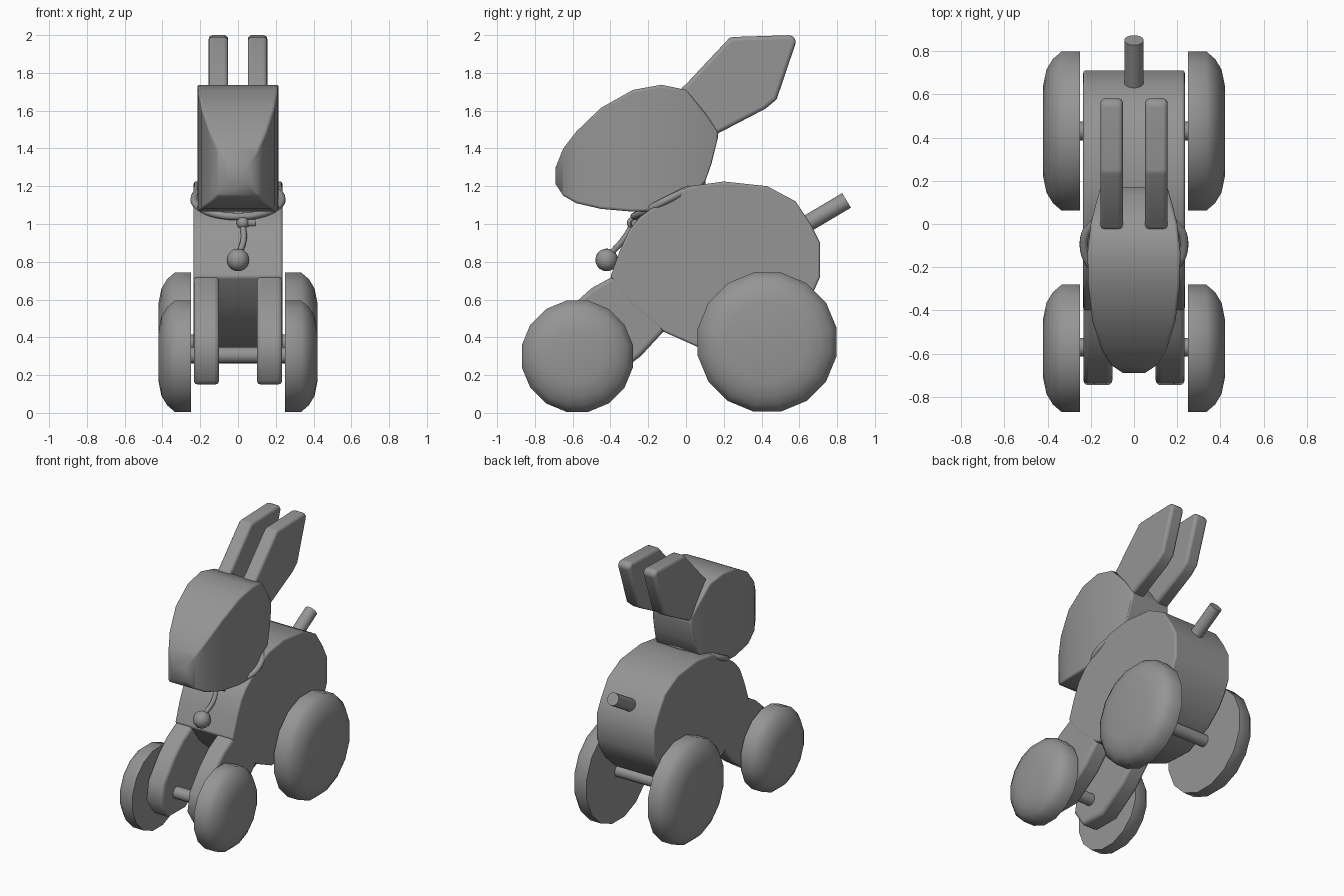
import bpy, bmesh, math
from mathutils import Vector

cube = bpy.data.objects.get("Cube")
if cube:
    bpy.data.objects.remove(cube, do_unlink=True)

grey = bpy.data.materials.new("wood_grey")
grey.use_nodes = True
TONE = (0.3, 0.3, 0.3, 1)
grey.diffuse_color = TONE
grey.node_tree.nodes["Principled BSDF"].inputs["Base Color"].default_value = TONE


def finish(name, bm, bevel=0.0, angle=50):
    """Turn a bmesh into a smooth-shaded object, with softened rims if asked."""
    bmesh.ops.recalc_face_normals(bm, faces=bm.faces)
    mesh = bpy.data.meshes.new(name)
    bm.to_mesh(mesh)
    bm.free()
    mesh.materials.append(grey)
    obj = bpy.data.objects.new(name, mesh)
    bpy.context.collection.objects.link(obj)
    if bevel:
        mod = obj.modifiers.new("soft_rim", 'BEVEL')
        mod.width, mod.segments = bevel, 3
        mod.limit_method, mod.angle_limit = 'ANGLE', math.radians(50)
    bpy.ops.object.select_all(action='DESELECT')
    obj.select_set(True)
    bpy.context.view_layer.objects.active = obj
    bpy.ops.object.shade_smooth_by_angle(angle=math.radians(angle))
    return obj


def prism(name, outline, x0, x1, bevel):
    """Extrude a side outline (y, z) across x."""
    bm = bmesh.new()
    face = bm.faces.new([bm.verts.new((x0, y, z)) for y, z in outline])
    new = bmesh.ops.extrude_face_region(bm, geom=[face])["geom"]
    verts = [v for v in new if isinstance(v, bmesh.types.BMVert)]
    bmesh.ops.translate(bm, verts=verts, vec=(x1 - x0, 0, 0))
    return finish(name, bm, bevel)


def loft(name, slices, bevel):
    """Join upright rectangles given as (y, bottom, top, half width)."""
    bm = bmesh.new()
    rings = [[bm.verts.new(p) for p in ((-w, y, b), (w, y, b), (w, y, t), (-w, y, t))]
             for y, b, t, w in slices]
    bm.faces.new(rings[0])
    bm.faces.new(rings[-1])
    for r, s in zip(rings, rings[1:]):
        for i in range(4):
            j = (i + 1) % 4
            bm.faces.new((r[i], r[j], s[j], s[i]))
    return finish(name, bm, bevel)


def rod(name, a, b, radius):
    a, b = Vector(a), Vector(b)
    bm = bmesh.new()
    bmesh.ops.create_cone(bm, cap_ends=True, segments=16, radius1=radius,
                          radius2=radius, depth=(b - a).length)
    turn = (b - a).to_track_quat('Z', 'Y').to_matrix()
    bmesh.ops.rotate(bm, verts=bm.verts, matrix=turn)
    bmesh.ops.translate(bm, verts=bm.verts, vec=(a + b) / 2)
    return finish(name, bm)


def ball(name, centre, radius):
    bm = bmesh.new()
    bmesh.ops.create_uvsphere(bm, u_segments=16, v_segments=10, radius=radius)
    bmesh.ops.translate(bm, verts=bm.verts, vec=centre)
    return finish(name, bm)


def wheel(name, side, y, z, radius):
    """Flat inside, rounded outer shoulder."""
    section = [(0.25, radius), (0.335, radius), (0.375, radius - 0.035),
               (0.405, radius - 0.085), (0.42, radius - 0.16)]
    bm = bmesh.new()
    rings = []
    for x, r in section:
        angles = [math.tau * (k + 0.5) / 16 for k in range(16)]
        rings.append([bm.verts.new((side * x, y + r * math.cos(a), z + r * math.sin(a)))
                      for a in angles])
    bm.faces.new(rings[0])
    bm.faces.new(rings[-1])
    for r, s in zip(rings, rings[1:]):
        for i in range(16):
            j = (i + 1) % 16
            bm.faces.new((r[i], r[j], s[j], s[i]))
    return finish(name, bm)


def cord(name, points, radius, closed=False):
    curve = bpy.data.curves.new(name, 'CURVE')
    curve.dimensions = '3D'
    curve.bevel_depth, curve.bevel_resolution = radius, 3
    curve.use_fill_caps = True
    curve.resolution_u = 6
    spline = curve.splines.new('BEZIER')
    spline.bezier_points.add(len(points) - 1)
    for bp, p in zip(spline.bezier_points, points):
        bp.co = p
        bp.handle_left_type = bp.handle_right_type = 'AUTO'
    spline.use_cyclic_u = closed
    curve.materials.append(grey)
    obj = bpy.data.objects.new(name, curve)
    bpy.context.collection.objects.link(obj)
    return obj


# Body
prism("body", [(-0.4, 0.72), (-0.35, 0.86), (-0.3, 0.97), (-0.24, 1.04), (-0.13, 1.12),
               (0.02, 1.2), (0.2, 1.225), (0.43, 1.2), (0.58, 1.12), (0.66, 1.0),
               (0.71, 0.9), (0.71, 0.72), (0.67, 0.63), (0.61, 0.54), (0.5, 0.44),
               (0.3, 0.34), (0.06, 0.35), (-0.12, 0.43), (-0.3, 0.58)],
      -0.235, 0.235, 0.012)

# Head
loft("head", [(-0.69, 1.21, 1.3, 0.05), (-0.65, 1.15, 1.4, 0.11), (-0.58, 1.11, 1.49, 0.15),
              (-0.45, 1.08, 1.615, 0.192), (-0.28, 1.065, 1.71, 0.212),
              (-0.13, 1.07, 1.737, 0.215), (0.0, 1.11, 1.71, 0.2),
              (0.1, 1.22, 1.59, 0.175), (0.135, 1.32, 1.54, 0.165),
              (0.17, 1.46, 1.49, 0.155)], 0.012)

# Ears, legs and wheels, mirrored
EAR = [(-0.03, 1.715), (0.0, 1.74), (0.23, 1.985), (0.25, 1.99), (0.56, 2.0), (0.585, 1.97),
       (0.48, 1.66), (0.42, 1.61), (0.17, 1.48), (0.05, 1.5)]
LEG = [(-0.4, 0.715), (-0.5, 0.66), (-0.6, 0.57), (-0.72, 0.42), (-0.745, 0.28),
       (-0.66, 0.15), (-0.46, 0.15), (-0.28, 0.27), (-0.24, 0.3), (-0.12, 0.43),
       (-0.08, 0.62), (-0.28, 0.8)]
for label, side in (("left", 1), ("right", -1)):
    prism(label + "_ear", EAR, side * 0.052, side * 0.155, 0.022)
    prism(label + "_front_leg", LEG, side * 0.1, side * 0.234, 0.022)
    wheel(label + "_front_wheel", side, -0.575, 0.3, 0.3)
    wheel(label + "_rear_wheel", side, 0.43, 0.375, 0.375)

# Axles and tail
rod("front_axle", (-0.3, -0.57, 0.305), (0.3, -0.57, 0.305), 0.043)
rod("rear_axle", (-0.3, 0.43, 0.372), (0.3, 0.43, 0.372), 0.043)
rod("tail", (0, 0.58, 0.965), (0, 0.85, 1.125), 0.045)

# Collar, knot and bell
ring = []
for k in range(12):
    a = math.tau * k / 12
    ring.append((0.232 * math.sin(a), -0.095 - 0.18 * math.cos(a), 1.13 - 0.09 * math.cos(a)))
cord("collar", ring, 0.02, closed=True)
ball("collar_knot", (0.025, -0.28, 1.005), 0.033)
rod("knot_end", (0.02, -0.28, 1.005), (0.09, -0.27, 1.005), 0.02)
cord("bell_cord", [(0.025, -0.28, 1.0), (0.03, -0.33, 0.92), (0.0, -0.41, 0.83)], 0.016)
ball("bell", (0, -0.42, 0.81), 0.06)
